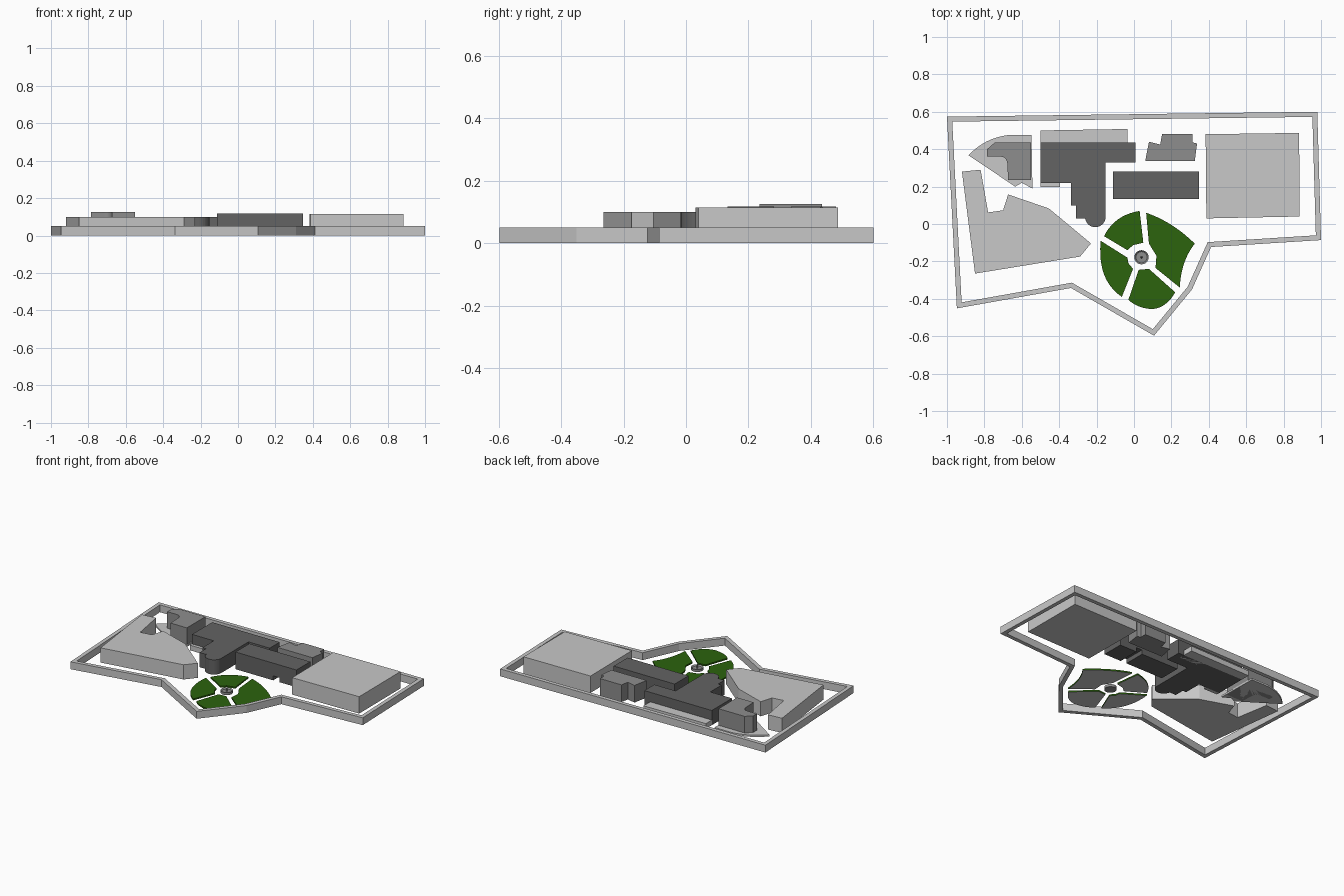
import bpy, bmesh, math
from mathutils import Matrix, Vector

cube = bpy.data.objects.get("Cube")
if cube:
    bpy.data.objects.remove(cube, do_unlink=True)


def material(name, r, g, b):
    m = bpy.data.materials.new(name)
    m.use_nodes = True
    m.diffuse_color = (r, g, b, 1)
    m.node_tree.nodes["Principled BSDF"].inputs["Base Color"].default_value = (r, g, b, 1)
    return m


LIGHT = material("light grey", 0.58, 0.58, 0.58)
MID = material("mid grey", 0.27, 0.27, 0.27)
DARK = material("dark grey", 0.125, 0.125, 0.125)
GREEN = material("grass green", 0.025, 0.125, 0.004)


def finish(bm, name, *mats):
    bmesh.ops.recalc_face_normals(bm, faces=bm.faces)
    mesh = bpy.data.meshes.new(name)
    bm.to_mesh(mesh)
    bm.free()
    for m in mats:
        mesh.materials.append(m)
    obj = bpy.data.objects.new(name, mesh)
    bpy.context.collection.objects.link(obj)
    return obj


def raise_faces(bm, height):
    geom = bmesh.ops.extrude_face_region(bm, geom=list(bm.faces))["geom"]
    verts = [v for v in geom if isinstance(v, bmesh.types.BMVert)]
    bmesh.ops.translate(bm, verts=verts, vec=(0, 0, height))


def outline(points):
    bm = bmesh.new()
    bm.faces.new([bm.verts.new((x, y, 0)) for x, y in points])
    bm.normal_update()
    return bm


def prism(name, points, height, *mats):
    """Upright block standing on the ground with the given plan outline."""
    bm = outline(points)
    raise_faces(bm, height)
    return finish(bm, name, *mats)


def bend(a, b, c, steps=10):
    """Curve from a to c that passes through b halfway."""
    a, b, c = Vector(a), Vector(b), Vector(c)
    k = 2 * b - (a + c) / 2
    ts = [i / steps for i in range(steps + 1)]
    return [tuple(a * (1 - t) ** 2 + k * 2 * t * (1 - t) + c * t * t) for t in ts]


# Perimeter wall: inset the site outline and keep only the rim
bm = outline([(-1, .574), (.98, .6), (1, -.086), (.412, -.123), (.31, -.35),
              (.107, -.597), (-.337, -.342), (-.947, -.451)])
site = bm.faces[:]
bmesh.ops.inset_region(bm, faces=site, thickness=.027, use_boundary=True, use_even_offset=True)
bmesh.ops.delete(bm, geom=site, context='FACES')
raise_faces(bm, .05)
finish(bm, "perimeter_wall", LIGHT)

# Light blocks
prism("large_hall", [(.387, .03), (.885, .04), (.883, .487), (.383, .48)], .115, LIGHT)
prism("angular_block", [(-.92, .28), (-.82, .29), (-.78, .062), (-.7, .073), (-.673, .158),
                        (-.455, .083), (-.23, -.104), (-.288, -.174), (-.85, -.265)], .1, LIGHT)

# Low terraces
prism("curved_terrace", bend((-.885, .367), (-.79, .44), (-.675, .475))
      + [(-.548, .475), (-.543, .19), (-.6, .22), (-.635, .2)], .012, LIGHT)
prism("rear_terrace", [(-.5, .5), (-.035, .508), (-.035, .4), (-.395, .4),
                       (-.395, .198), (-.5, .198)], .035, LIGHT)

# Mid grey buildings
prism("corner_building", [(-.785, .36), (-.785, .4), (-.745, .435), (-.55, .435), (-.55, .235),
                          (-.673, .235)] + bend((-.677, .32), (-.69, .352), (-.725, .36)),
      .125, MID)
prism("stepped_building", [(.06, .337), (.08, .44), (.14, .425), (.15, .48), (.312, .48),
                           (.312, .437), (.337, .43), (.325, .337)], .117, MID)

# Main building with a rounded end
angles = [-math.pi * i / 16 for i in range(17)]
round_end = [(-.207 + .055 * math.cos(a), .038 + .055 * math.sin(a)) for a in angles]
prism("main_building", [(-.5, .437), (.008, .437), (.008, .33), (-.152, .33)] + round_end
      + [(-.262, .03), (-.31, .03), (-.31, .098), (-.337, .098), (-.337, .22), (-.5, .22)],
      .1, DARK)

# Long building with a passage, extruded from its front profile
hall = prism("long_building", [(-.112, 0), (.172, 0), (.172, .03), (.218, .03), (.218, 0),
                               (.347, 0), (.347, .117), (-.112, .117)], .149, DARK)
hall.data.transform(Matrix.Translation((0, .282, 0)) @ Matrix.Rotation(math.pi / 2, 4, 'X'))

# Garden beds: curved outer edge, then the corners around the central plaza
beds = {
    "back_garden_bed": bend((-.16, -.065), (-.085, .025), (.03, .07))
    + [(.05, -.1), (-.005, -.113), (-.035, -.14)],
    "left_garden_bed": bend((.065, .06), (.2, -.005), (.325, -.105))
    + bend((.325, -.105), (.268, -.21), (.245, -.34))
    + [(.115, -.235), (.12, -.17), (.08, -.105)],
    "front_garden_bed": bend((.22, -.365), (.165, -.43), (.095, -.455))
    + bend((.095, -.455), (.025, -.44), (-.03, -.405)) + [(.025, -.245), (.08, -.24)],
    "right_garden_bed": bend((-.065, -.39), (-.16, -.27), (-.178, -.09))
    + [(-.035, -.18), (-.03, -.21), (-.005, -.24)],
}
for name, pts in beds.items():
    clean = [p for i, p in enumerate(pts) if (Vector(p) - Vector(pts[i - 1])).length > 1e-4]
    bed = prism(name, clean, .01, GREEN, LIGHT)
    for f in bed.data.polygons:
        f.material_index = 1 if f.normal.z < -.5 else 0

# Round basin with a sunken pool and a small post
bm = bmesh.new()
ring = bmesh.ops.create_circle(bm, cap_ends=True, radius=.038, segments=24)
bmesh.ops.translate(bm, verts=bm.verts, vec=(.04, -.178, 0))
raise_faces(bm, .018)
top = [max(bm.faces, key=lambda f: f.calc_center_median().z)]
bm.normal_update()
bmesh.ops.inset_region(bm, faces=top, thickness=.008, use_even_offset=True)
bmesh.ops.translate(bm, verts=top[0].verts[:], vec=(0, 0, -.008))
finish(bm, "fountain_basin", MID)

bm = bmesh.new()
bmesh.ops.create_cone(bm, cap_ends=True, segments=8, radius1=.006, radius2=.003, depth=.026,
                      matrix=Matrix.Translation((.04, -.178, .021)))
finish(bm, "fountain_post", MID)
